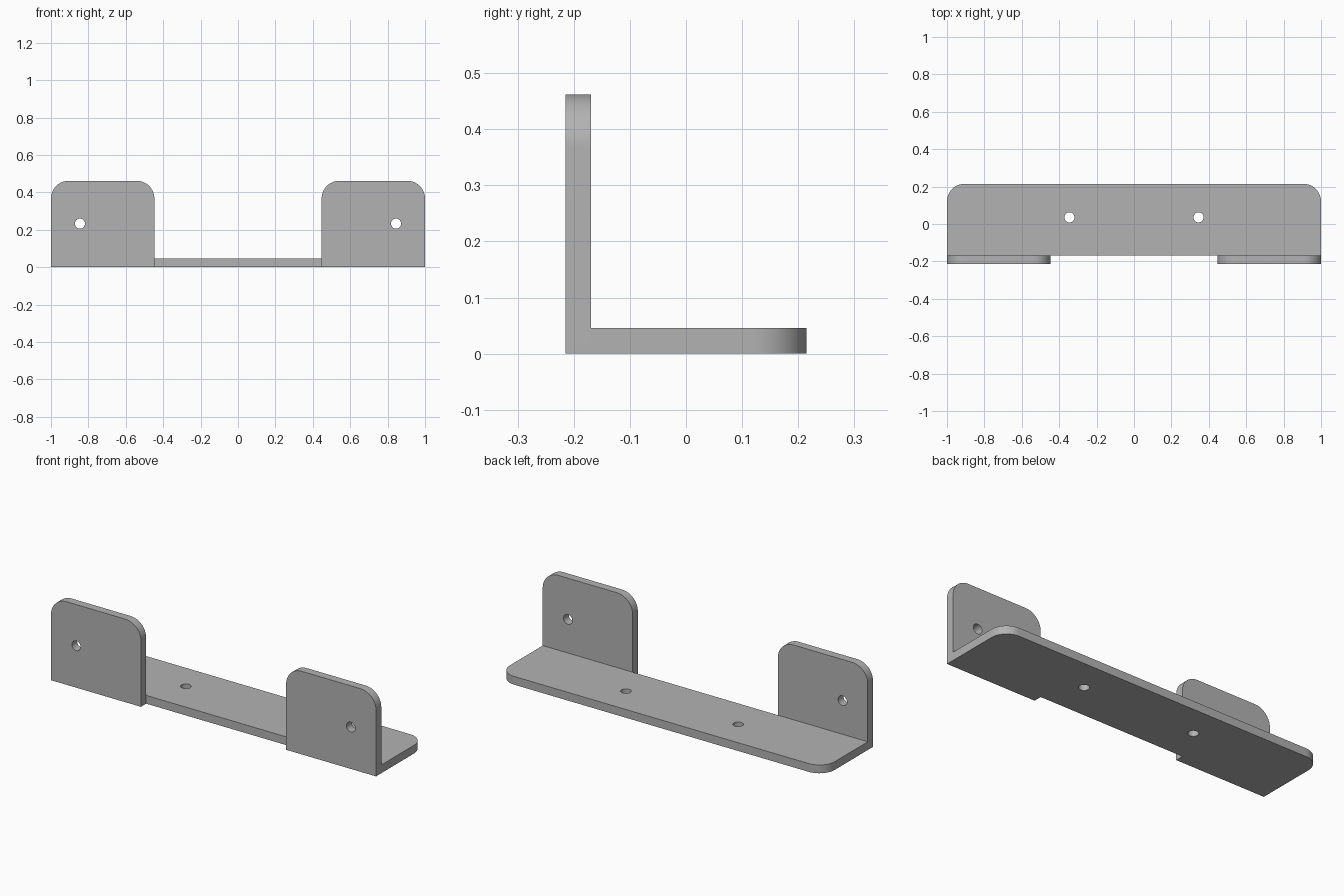
import bpy
import math
from mathutils import Vector

cube = bpy.data.objects.get("Cube")
if cube:
    bpy.data.objects.remove(cube, do_unlink=True)

THICK = 0.046      # sheet thickness
DEPTH = 0.215      # half depth
HEIGHT = 0.462     # tab height
INNER = 0.447      # inner edge of each tab
RADIUS = 0.095     # rounded corners
HOLE = 0.027       # screw hole radius
FOLD = -DEPTH + THICK

grey = bpy.data.materials.new("bracket grey")
grey.use_nodes = True
colour = (0.45, 0.45, 0.45, 1)
grey.diffuse_color = colour
grey.node_tree.nodes["Principled BSDF"].inputs["Base Color"].default_value = colour


def rounded_plate(name, left, right, low, high, place, offset):
    """Plate with its two upper corners rounded; place maps (u, v, w) to space."""
    outline = [(left, low), (right, low)]
    for centre, start in ((right - RADIUS, 0), (left + RADIUS, 90)):
        for i in range(17):
            a = math.radians(start + 90 * i / 16)
            outline.append((centre + RADIUS * math.cos(a),
                            high - RADIUS + RADIUS * math.sin(a)))
    n = len(outline)
    verts = [place(u, v, w) for w in (offset, offset + THICK) for u, v in outline]
    faces = [tuple(reversed(range(n))), tuple(range(n, 2 * n))]
    faces += [(i, (i + 1) % n, n + (i + 1) % n, n + i) for i in range(n)]
    mesh = bpy.data.meshes.new(name)
    mesh.from_pydata(verts, [], faces)
    mesh.materials.append(grey)
    obj = bpy.data.objects.new(name, mesh)
    bpy.context.collection.objects.link(obj)
    return obj


def combine(target, other, operation):
    mod = target.modifiers.new(operation.lower(), "BOOLEAN")
    mod.operation, mod.solver, mod.object = operation, "EXACT", other
    bpy.context.view_layer.objects.active = target
    bpy.ops.object.modifier_apply(modifier=mod.name)
    bpy.data.objects.remove(other, do_unlink=True)


def drill(target, location, rotation=(0, 0, 0)):
    bpy.ops.mesh.primitive_cylinder_add(vertices=32, radius=HOLE, depth=4 * THICK,
                                        location=location, rotation=rotation)
    cutter = bpy.context.object
    cutter.data.materials.append(grey)
    cutter.hide_render = True
    combine(target, cutter, "DIFFERENCE")


# Horizontal base plate
bracket = rounded_plate("mounting_bracket", -1, 1, FOLD, DEPTH,
                        lambda u, v, w: Vector((u, v, w)), 0)

# Upright tabs joined to the front edge; mapping u, v, w -> x, z, -y keeps handedness
for left, right in ((-1, -INNER), (INNER, 1)):
    tab = rounded_plate("upright_tab", left, right, 0, HEIGHT,
                        lambda u, v, w: Vector((u, -w, v)), -FOLD)
    combine(bracket, tab, "UNION")

# Screw holes
for side in (-1, 1):
    drill(bracket, (side * 0.345, 0.035, THICK / 2))
    drill(bracket, (side * 0.845, FOLD - THICK / 2, 0.233), (math.pi / 2, 0, 0))

# Smooth rounded corners and bores, keep sheet edges crisp
bpy.ops.object.select_all(action="DESELECT")
bracket.select_set(True)
bpy.context.view_layer.objects.active = bracket
bpy.ops.object.shade_smooth_by_angle(angle=math.radians(30))
